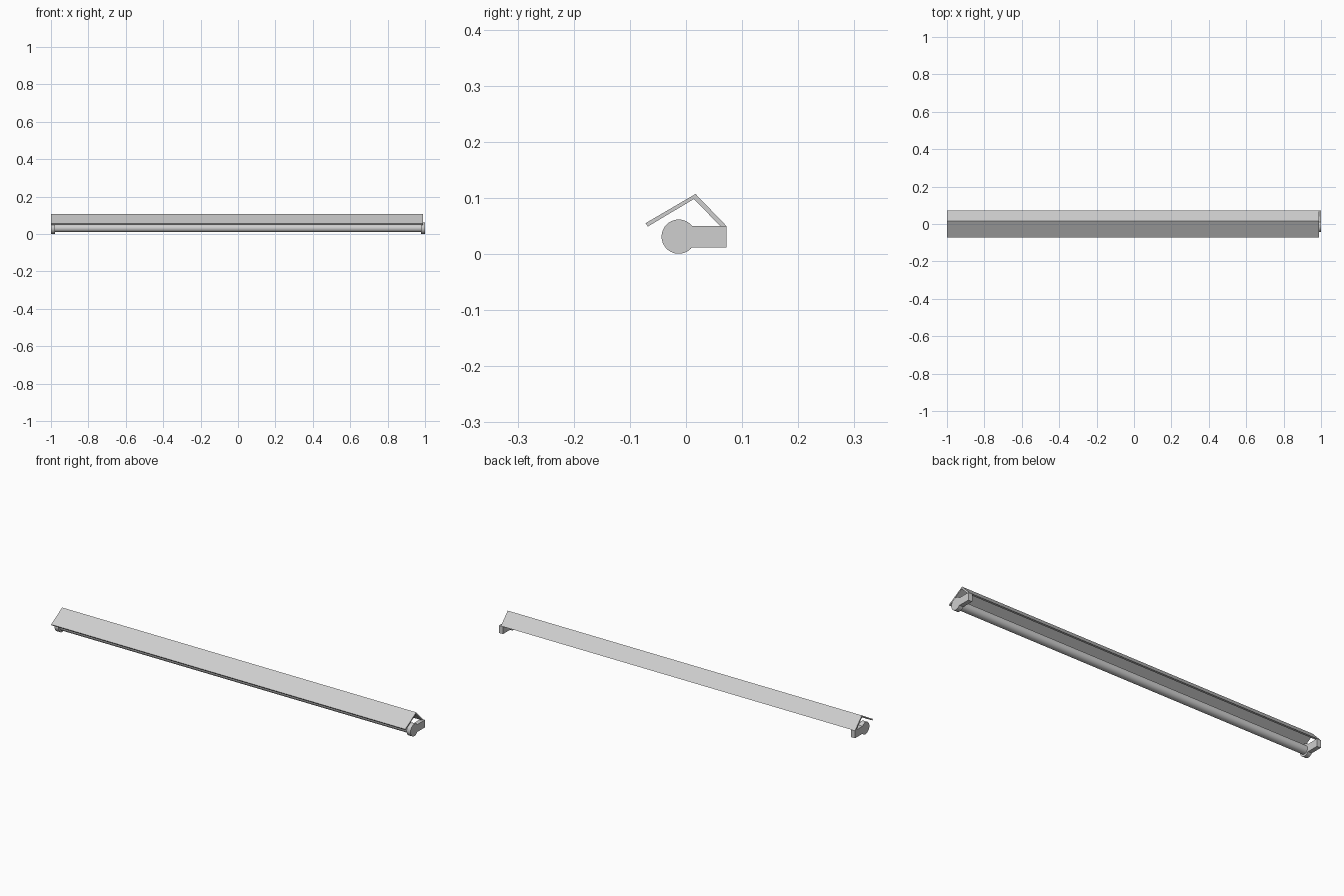
import bpy
import bmesh
from math import sin, cos, asin, pi, radians

cube = bpy.data.objects.get("Cube")
if cube:
    bpy.data.objects.remove(cube, do_unlink=True)

grey = bpy.data.materials.new("light_grey")
grey.use_nodes = True
colour = (0.62, 0.62, 0.62, 1)
grey.diffuse_color = colour
grey.node_tree.nodes["Principled BSDF"].inputs["Base Color"].default_value = colour

# Shared axis of the roller and the round bracket ends
AXIS_Y, AXIS_Z = -0.013, 0.031


def arc(radius, start, end, steps):
    """Points (y, z) on an arc around the roller axis."""
    angles = [start + (end - start) * i / steps for i in range(steps + 1)]
    return [(AXIS_Y + radius * cos(a), AXIS_Z + radius * sin(a)) for a in angles]


def extrude_profile(name, profile, x0, x1):
    """Solid with a (y, z) profile running from x0 to x1."""
    bm = bmesh.new()
    face = bm.faces.new([bm.verts.new((x0, y, z)) for y, z in profile])
    result = bmesh.ops.extrude_face_region(bm, geom=[face])
    moved = [v for v in result["geom"] if isinstance(v, bmesh.types.BMVert)]
    bmesh.ops.translate(bm, verts=moved, vec=(x1 - x0, 0, 0))
    bmesh.ops.recalc_face_normals(bm, faces=bm.faces)
    mesh = bpy.data.meshes.new(name)
    bm.to_mesh(mesh)
    bm.free()
    mesh.materials.append(grey)
    obj = bpy.data.objects.new(name, mesh)
    bpy.context.collection.objects.link(obj)
    bpy.ops.object.select_all(action="DESELECT")
    obj.select_set(True)
    bpy.context.view_layer.objects.active = obj
    bpy.ops.object.shade_smooth_by_angle(angle=radians(30))
    return obj


# Folded cover: long front slope and short rear slope
cover = [(-0.072, 0.055), (0.017, 0.107), (0.072, 0.05),
         (0.061, 0.05), (0.014, 0.098), (-0.068, 0.049)]
extrude_profile("cover", cover, -1, 0.99)

# Roller tube between the brackets
extrude_profile("roller_tube", arc(0.021, 0, 2 * pi, 48)[:-1], -0.98, 0.98)

# Keyhole-shaped end brackets: round head with a block to the wall
half, radius = 0.019, 0.0305
mouth = asin(half / radius)
bracket = arc(radius, mouth, 2 * pi - mouth, 40)
bracket += [(0.072, AXIS_Z - half), (0.072, AXIS_Z + half)]
for name, side in (("left_bracket", 1), ("right_bracket", -1)):
    extrude_profile(name, bracket, side * 0.978, side)
